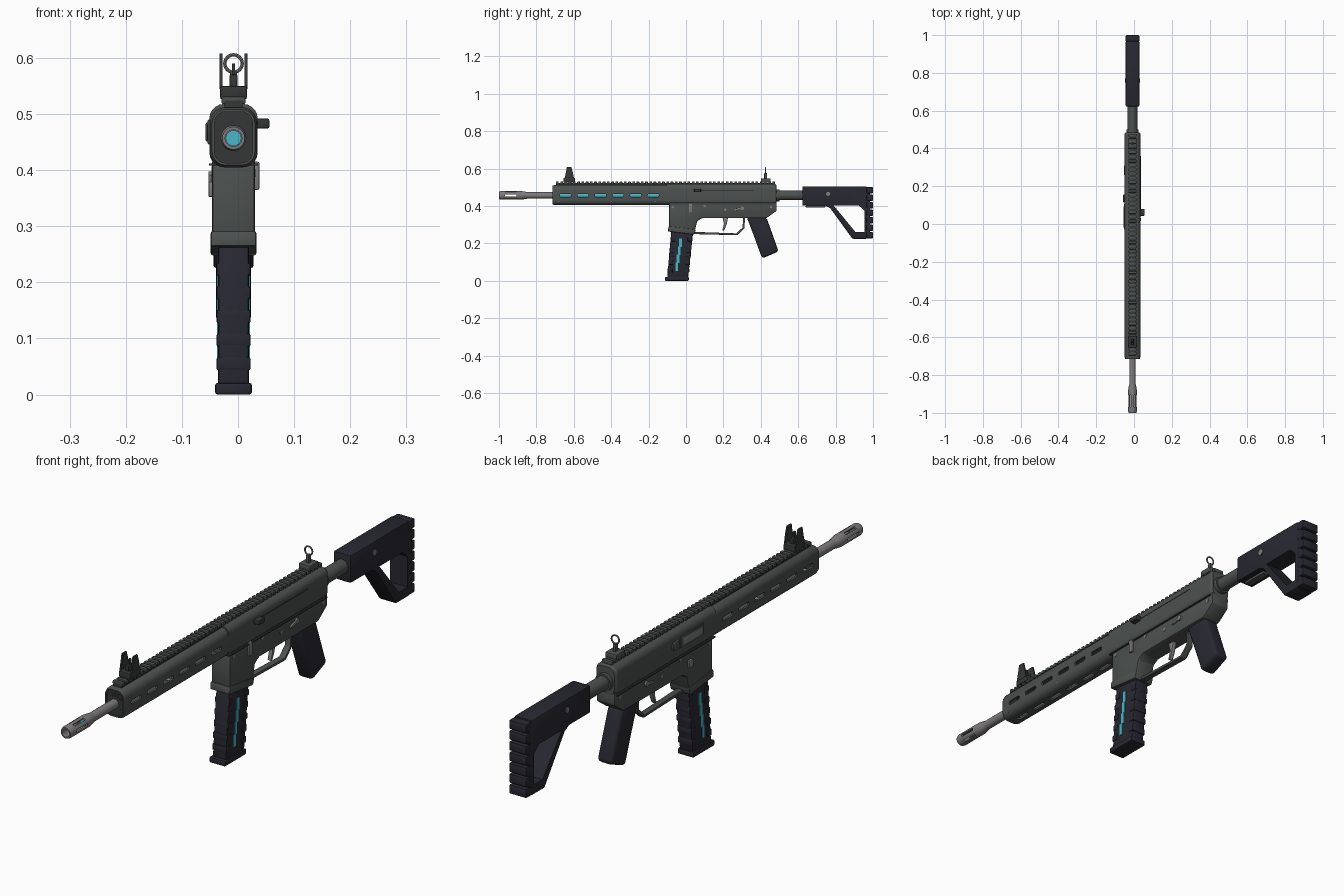
import bpy, bmesh, math
from mathutils import Matrix, Vector

default_cube = bpy.data.objects.get("Cube")
if default_cube:
    bpy.data.objects.remove(default_cube, do_unlink=True)

CENTRE = -.008   # x of the weapon's centre plane
BORE = .457      # height of the barrel axis


def material(name, red, green, blue):
    mat = bpy.data.materials.new(name)
    mat.use_nodes = True
    colour = (red, green, blue, 1)
    mat.diffuse_color = colour
    mat.node_tree.nodes["Principled BSDF"].inputs["Base Color"].default_value = colour
    return mat


gunmetal = material("gunmetal", .072, .082, .078)
dark_metal = material("dark metal", .035, .038, .037)
polymer = material("dark polymer", .021, .021, .031)
steel = material("bare steel", .21, .2, .2)
cyan = material("glowing cyan", .065, .46, .58)


def activate(obj):
    bpy.ops.object.select_all(action='DESELECT')
    obj.select_set(True)
    bpy.context.view_layer.objects.active = obj


def finish(name, bm, mat, bevel=0, segments=2):
    """Turn a bmesh into a shaded object, with optional softened edges."""
    bmesh.ops.recalc_face_normals(bm, faces=bm.faces)
    mesh = bpy.data.meshes.new(name)
    bm.to_mesh(mesh)
    bm.free()
    mesh.materials.append(mat)
    obj = bpy.data.objects.new(name, mesh)
    bpy.context.collection.objects.link(obj)
    activate(obj)
    if bevel:
        mod = obj.modifiers.new("soft edges", 'BEVEL')
        mod.width, mod.segments = bevel, segments
        bpy.ops.object.modifier_apply(modifier=mod.name)
    bpy.ops.object.shade_smooth_by_angle()
    return obj


def prism(name, outline, half, mat, bevel=0, x=CENTRE, segments=2):
    """Side outline of (y, z) points, extruded across x."""
    bm = bmesh.new()
    face = bm.faces.new([bm.verts.new((x - half, y, z)) for y, z in outline])
    moved = bmesh.ops.extrude_face_region(bm, geom=[face])["geom"]
    bmesh.ops.translate(bm, vec=(2 * half, 0, 0),
                        verts=[v for v in moved if isinstance(v, bmesh.types.BMVert)])
    return finish(name, bm, mat, bevel, segments)


def box(name, y0, y1, z0, z1, half, mat, bevel=0, x=CENTRE):
    return prism(name, [(y0, z0), (y1, z0), (y1, z1), (y0, z1)], half, mat, bevel, x)


def loft(name, rings, mat, closed=False, bevel=0):
    """Bridge matching rings of points; cap the ends unless closed into a tube."""
    bm = bmesh.new()
    loops = [[bm.verts.new(p) for p in ring] for ring in rings]
    pairs = list(zip(loops, loops[1:]))
    if closed:
        pairs.append((loops[-1], loops[0]))
    else:
        bm.faces.new(loops[0])
        bm.faces.new(loops[-1])
    for a, b in pairs:
        for i in range(len(a)):
            j = (i + 1) % len(a)
            bm.faces.new((a[i], a[j], b[j], b[i]))
    return finish(name, bm, mat, bevel)


def lathe(name, profile, mat, closed=False, sides=24):
    """Profile of (y, radius) points turned around the bore."""
    turn = [2 * math.pi * i / sides for i in range(sides)]
    return loft(name, [[(CENTRE + r * math.cos(t), y, BORE + r * math.sin(t)) for t in turn]
                       for y, r in profile], mat, closed)


def section(y, half, z0, z1, radius):
    """Rounded rectangle across the weapon."""
    ring = []
    for sx, sz, start in ((1, 1, 0), (-1, 1, 1), (-1, -1, 2), (1, -1, 3)):
        cx = CENTRE + sx * (half - radius)
        cz = z1 - radius if sz > 0 else z0 + radius
        for k in range(6):
            t = (start + k / 5) * math.pi / 2
            ring.append((cx + radius * math.cos(t), y, cz + radius * math.sin(t)))
    return ring


def pin(name, y, z, radius, half, mat, x=CENTRE):
    bm = bmesh.new()
    bmesh.ops.create_cone(bm, cap_ends=True, segments=14, radius1=radius, radius2=radius,
                          depth=2 * half, matrix=Matrix.Translation((x, y, z))
                          @ Matrix.Rotation(math.pi / 2, 4, 'Y'))
    return finish(name, bm, mat)


def cut(target, cutters):
    for cutter in cutters:
        activate(target)
        mod = target.modifiers.new("cut", 'BOOLEAN')
        mod.operation, mod.solver, mod.object = 'DIFFERENCE', 'EXACT', cutter
        bpy.ops.object.modifier_apply(modifier=mod.name)
        bpy.data.objects.remove(cutter, do_unlink=True)
    activate(target)
    bpy.ops.object.shade_smooth_by_angle()


# Barrel, glowing core and slotted muzzle
lathe("barrel", [(-.89, .017), (-.1, .017)][:1] + [(-.69, .017)], steel)
lathe("glowing_core", [(-.895, .014), (-.11, .014)], cyan)
muzzle = lathe("muzzle_device", [(-.85, .018), (-.88, .023), (-.99, .023), (-1, .02),
                                 (-1, .015), (-.87, .015)], steel, closed=True)
slots = []
for k in range(3):
    slot = box("slot_cutter", -.968, -.905, BORE - .005, BORE + .005, .05, steel)
    pivot = Matrix.Translation((CENTRE, 0, BORE))
    slot.data.transform(pivot @ Matrix.Rotation(k * math.pi / 3, 4, 'Y') @ pivot.inverted())
    slots.append(slot)
cut(muzzle, slots)

# Hollow handguard with rows of slots on the sides and the underside
outer, inner = (.042, .405, .512, .027), (.034, .413, .504, .02)
handguard = loft("handguard", [section(-.105, *outer), section(-.703, *outer),
                               section(-.715, .038, .409, .508, .024),
                               section(-.715, *inner), section(-.105, *inner)],
                 gunmetal, closed=True)
slots = []
for k in range(6):
    y = -.645 + k * .094
    slots.append(box("side_slot", y - .03, y + .03, BORE - .008, BORE + .008, .1, gunmetal, .006))
    slots.append(box("bottom_slot", y - .03, y + .03, .38, .43, .008, gunmetal, .006))
cut(handguard, slots)
loft("handguard_end_plate", [section(-.708, *inner), section(-.695, *inner)], dark_metal)
for ring in range(3):
    grow = ring * .005
    loft("end_plate_step", [section(y, .024 + grow, .431 - grow, .483 + grow, .015 + grow / 2)
                            for y in (-.712 + grow / 5, -.7)], dark_metal)
for y in (-.68, -.4, -.165):
    pin("handguard_screw", y, .427, .005, .041, steel)

# Upper receiver
loft("upper_receiver", [section(-.105, .043, .405, .518, .026),
                        section(.475, .043, .405, .518, .026),
                        section(.485, .037, .411, .512, .022)], gunmetal)
box("receiver_seam", -.1, .475, .408, .412, .0435, dark_metal)
box("charging_slot", .04, .36, .481, .486, .003, dark_metal, x=.033)
box("charging_handle", .043, .08, .474, .492, .016, dark_metal, .004, x=.04)
box("port_frame", -.03, .105, .446, .49, .003, gunmetal, .002, x=-.051)
box("ejection_port", -.018, .093, .454, .482, .003, steel, .002, x=-.0525)
prism("case_deflector", [(.115, .45), (.155, .455), (.155, .48), (.115, .486)],
      .01, gunmetal, .004, x=-.048)

# Lower receiver with magazine well
prism("lower_receiver", [(-.09, .42), (-.09, .275), (.045, .26), (.06, .32), (.085, .335),
                         (.43, .335), (.485, .375), (.485, .42)], .038, gunmetal, .006)
prism("magazine_well_lip", [(-.097, .264), (-.093, .292), (.053, .275), (.044, .247)],
      .041, gunmetal, .005)
box("bolt_release", .015, .033, .365, .415, .006, steel, .003, x=.032)
box("magazine_release", .03, .055, .352, .38, .006, steel, .003, x=-.047)
for y, z in ((-.07, .395), (.21, .38), (.455, .395), (.1, .4)):
    pin("receiver_pin", y, z, .007, .0395, steel)
for side in (-1, 1):
    x = CENTRE + side * .041
    pin("selector_hub", .3, .388, .01, .004, steel, x)
    prism("selector_lever", [(.26, .375), (.305, .384), (.305, .395), (.26, .383)],
          .004, steel, .002, x)

# Trigger, guard and pistol grip
prism("trigger", [(.195, .34), (.225, .34), (.217, .3), (.203, .268), (.194, .27), (.204, .305)],
      .008, steel, .003)
prism("trigger_guard", [(.04, .262), (.04, .25), (.275, .244), (.312, .28), (.316, .34),
                        (.306, .34), (.302, .285), (.27, .254)], .012, gunmetal, .002)
prism("pistol_grip", [(.325, .34), (.43, .34), (.455, .27), (.495, .157), (.407, .12), (.365, .235)],
      .031, polymer, .014, segments=3)

# Magazine with ribbed edges and a glowing stepped strip
prism("magazine", [(-.078, .275), (.04, .275), (.025, .14), (.011, .015), (-.1, .015), (-.09, .14)],
      .028, polymer, .006)
box("magazine_base", -.112, .015, 0, .021, .033, polymer, .005)
for k in range(5):
    z = .055 + k * .042
    lean = (z - .02) * .1
    for y in (-.098 + lean, -.008 + lean):
        box("magazine_rib", y - .004, y + .022, z - .012, z + .012, .0305, polymer, .004)
for k in range(4):
    z = .052 + k * .043
    y = -.049 + k * .0065
    box("magazine_glow", y - .007, y + .007, z, z + .045, .0295, cyan)

# Accessory rail along the top
box("rail_neck", -.695, .475, .505, .524, .016, dark_metal)
tooth = box("rail_teeth", -.695, -.681, .518, .531, .021, gunmetal, .002)
array = tooth.modifiers.new("row", 'ARRAY')
array.count, array.use_relative_offset, array.use_constant_offset = 52, False, True
array.constant_offset_displace = (0, .0227, 0)

# Front sight with a post between two wings
box("front_sight_base", -.655, -.593, .526, .55, .024, dark_metal, .004)
for side in (-1, 1):
    prism("front_sight_wing", [(-.65, .545), (-.598, .545), (-.605, .58), (-.613, .608),
                               (-.637, .608), (-.642, .58)],
          .0025, dark_metal, x=CENTRE + side * .0225)
box("front_sight_post_base", -.64, -.608, .545, .57, .007, dark_metal, .002)
box("front_sight_post", -.629, -.619, .56, .59, .003, dark_metal)

# Rear ring sight
box("rear_sight_base", .4, .452, .526, .548, .024, gunmetal, .004)
box("rear_sight_post", .418, .434, .54, .576, .006, gunmetal, .002)
bpy.ops.mesh.primitive_torus_add(location=(CENTRE, .426, .59), rotation=(math.pi / 2, 0, 0),
                                 major_radius=.0155, minor_radius=.003,
                                 major_segments=24, minor_segments=8)
ring = bpy.context.object
ring.name = "rear_sight_ring"
ring.data.materials.append(steel)
bpy.ops.object.shade_smooth_by_angle()

# Buffer tube and skeleton stock
lathe("buffer_tube", [(.48, .032), (.5, .032), (.5, .026), (.65, .026)], gunmetal)
stock = prism("stock", [(.622, .505), (.968, .505), (.968, .225), (.89, .225), (.77, .39),
                        (.745, .402), (.622, .402)], .036, polymer, .006)
cut(stock, [prism("stock_opening", [(.79, .402), (.925, .402), (.955, .375), (.955, .262),
                                    (.905, .262)], .1, polymer)])
box("butt_pad", .96, .985, .235, .5, .034, polymer)
for k in range(7):
    z = .227 + k * .04
    box("butt_pad_rib", .965, 1, z, z + .034, .036, polymer, .005)
pin("stock_bolt", .76, .465, .011, .039, steel)
box("stock_lever", .64, .745, .392, .404, .014, gunmetal, .004)
